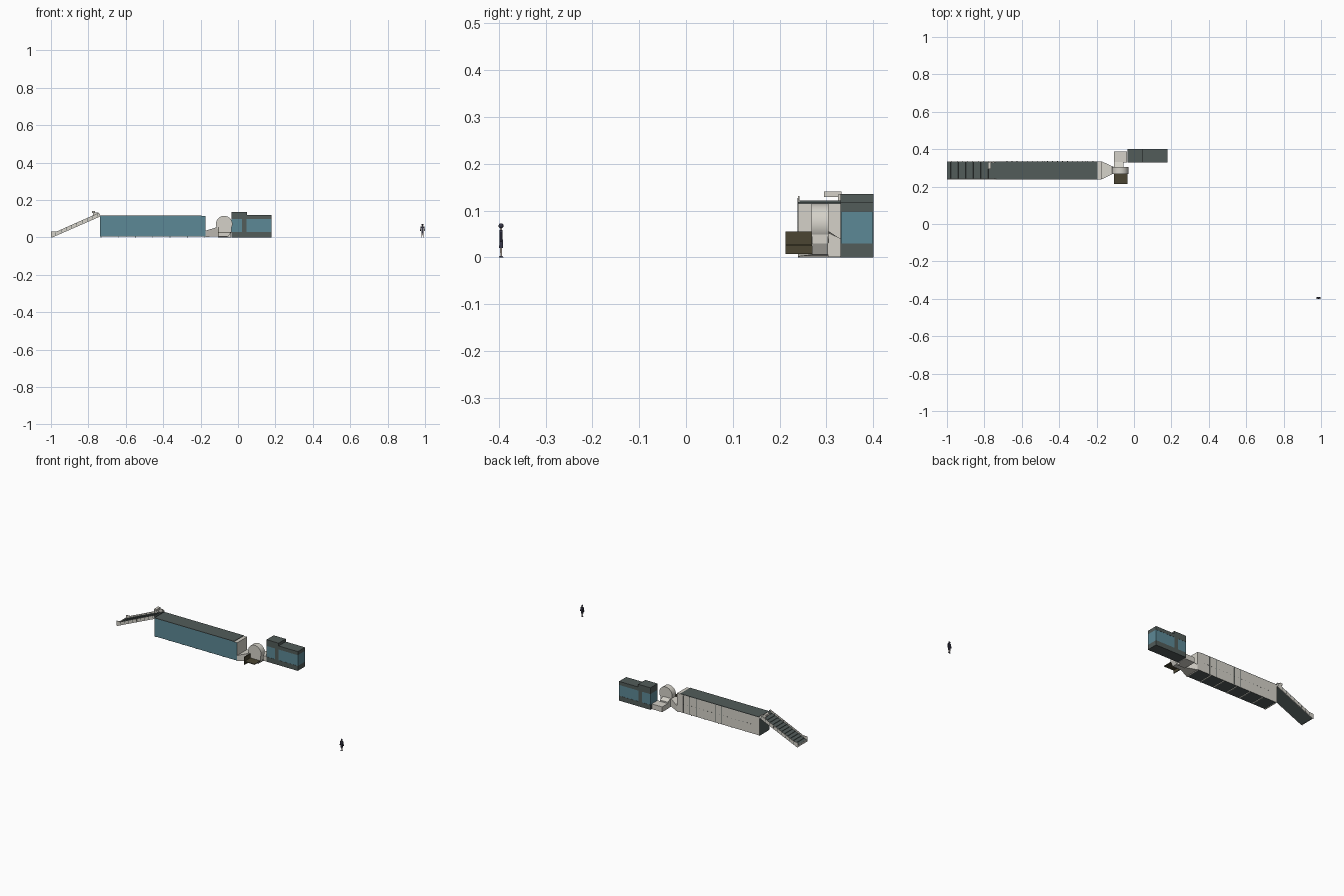
import bpy, bmesh, math
from mathutils import Vector

if "Cube" in bpy.data.objects:
    bpy.data.objects.remove(bpy.data.objects["Cube"])


def material(name, rgb):
    m = bpy.data.materials.new(name)
    m.diffuse_color = (*rgb, 1)
    m.use_nodes = True
    m.node_tree.nodes["Principled BSDF"].inputs["Base Color"].default_value = m.diffuse_color
    return m


BLUE = material("blue panel", (0.108, 0.25, 0.305))
DARK = material("dark grey", (0.085, 0.107, 0.102))
LIGHT = material("light grey", (0.66, 0.64, 0.58))
BROWN = material("dark brown", (0.07, 0.06, 0.032))
NAVY = material("dark navy", (0.035, 0.035, 0.06))
SKIN = material("pale skin", (0.45, 0.38, 0.34))


def finish(name, bm, *mats):
    bmesh.ops.recalc_face_normals(bm, faces=bm.faces)
    me = bpy.data.meshes.new(name)
    bm.to_mesh(me)
    bm.free()
    for m in mats:
        me.materials.append(m)
    ob = bpy.data.objects.new(name, me)
    bpy.context.collection.objects.link(ob)
    return ob


def loft(name, a, b, mat):
    """Solid between two loops with the same number of points."""
    bm = bmesh.new()
    va = [bm.verts.new(p) for p in a]
    vb = [bm.verts.new(p) for p in b]
    n = len(va)
    bm.faces.new(va)
    bm.faces.new(vb[::-1])
    for i in range(n):
        bm.faces.new((va[i], vb[i], vb[(i + 1) % n], va[(i + 1) % n]))
    return finish(name, bm, mat)


def box(name, x0, x1, y0, y1, z0, z1, mat):
    q = [(x0, y0), (x1, y0), (x1, y1), (x0, y1)]
    return loft(name, [(x, y, z0) for x, y in q], [(x, y, z1) for x, y in q], mat)


def side_prism(name, profile, y0, y1, mat):
    return loft(name, [(x, y0, z) for x, z in profile], [(x, y1, z) for x, z in profile], mat)


def rect_x(x, y0, y1, z0, z1):
    return [(x, y0, z0), (x, y1, z0), (x, y1, z1), (x, y0, z1)]


def rect_y(y, x0, x1, z0, z1):
    return [(x0, y, z0), (x1, y, z0), (x1, y, z1), (x0, y, z1)]


def smooth(ob):
    bpy.ops.object.select_all(action='DESELECT')
    ob.select_set(True)
    bpy.context.view_layer.objects.active = ob
    bpy.ops.object.shade_smooth_by_angle(angle=math.radians(35))


# Long housing: blue front, dark left end and underside, light back and right end
X0, X1, Y0, Y1 = -0.738, -0.173, 0.239, 0.335
housing = box("housing", X0, X1, Y0, Y1, 0.004, 0.115, LIGHT)
for m in (BLUE, DARK):
    housing.data.materials.append(m)
for f in housing.data.polygons:
    if f.normal.y < -0.5:
        f.material_index = 1
    elif f.normal.x < -0.5 or f.normal.z < -0.5:
        f.material_index = 2
box("housing_roof", X0, -0.195, Y0, Y1, 0.115, 0.118, DARK)
for i in range(7):
    x = X0 + 0.003 + i * 0.0925
    box("floor_beam", x, x + 0.004, Y0 + 0.002, Y1 - 0.002, 0, 0.004, LIGHT)

# Back door seams and the row of small latches
for x in (-0.215, -0.26, -0.305, -0.435, -0.48):
    box("door_seam", x - 0.001, x + 0.001, Y1, Y1 + 0.0008, 0.006, 0.113, DARK)
for i in range(18):
    x = -0.22 - i * 0.027
    box("latch", x - 0.002, x + 0.002, Y1, Y1 + 0.001, 0.058, 0.061, DARK)

# Inclined feed conveyor: side rails, belt, cleats, lower guard and motor
rail = [(-1, 0), (-0.992, 0), (-0.738, 0.111), (-0.738, 0.125), (-0.745, 0.131), (-1, 0.018)]
guard = [(-1, 0.018), (-0.967, 0.0326), (-0.945, 0.0424), (-0.945, 0.037), (-1, 0.031)]
guard = [(-1, 0.018), (-0.97, 0.0313), (-1, 0.03)]
for y in (Y0, Y1 - 0.003):
    side_prism("conveyor_rail", rail, y, y + 0.003, LIGHT)
    side_prism("conveyor_guard", guard, y, y + 0.003, LIGHT)
    for i in range(9):
        x = -0.975 + i * 0.028
        z = (x + 1) * 0.443
        side_prism("rail_post", [(x, z + 0.002), (x + 0.003, z + 0.003),
                                 (x + 0.003, z + 0.017), (x, z + 0.016)],
                   y - 0.0006, y + 0.0036, DARK)
side_prism("conveyor_belt", [(-0.998, 0.001), (-0.99, 0.001), (-0.738, 0.111),
                             (-0.738, 0.122), (-0.998, 0.009)], Y0 + 0.003, Y1 - 0.003, DARK)
for i in range(12):
    x = -0.98 + i * 0.02
    z = 0.009 + (x + 0.998) * 0.4346
    side_prism("belt_cleat", [(x, z - 0.001), (x + 0.0015, z), (x, z + 0.003)],
               Y0 + 0.004, Y1 - 0.004, DARK)
box("conveyor_end_plate", -1, -0.997, Y0, Y1, 0.002, 0.014, LIGHT)
box("conveyor_motor", -0.78, -0.764, 0.295, 0.332, 0.129, 0.141, LIGHT)
box("motor_bracket", -0.775, -0.745, 0.325, 0.332, 0.112, 0.134, LIGHT)

# Tapered hood from the housing to the fan
loft("outlet_hood", rect_x(X1, Y0, Y1, 0.002, 0.036),
     rect_x(-0.108, 0.27, 0.305, 0.006, 0.056), LIGHT)

# Fan drum with its lower casing
cx, cz, r = -0.074, 0.071, 0.044
drum = side_prism("fan_drum", [(cx + r * math.cos(t * math.tau / 40), cz + r * math.sin(t * math.tau / 40))
                               for t in range(40)], 0.268, 0.304, LIGHT)
smooth(drum)
side_prism("fan_casing", [(-0.108, 0.006), (-0.05, 0.006), (-0.036, 0.03),
                          (-0.036, 0.06), (-0.108, 0.055)], 0.269, 0.303, LIGHT)

# Duct leading from the fan to the cabin
loft("duct_neck", rect_y(0.303, -0.108, -0.055, 0.001, 0.053),
     rect_y(0.332, -0.108, -0.055, 0.001, 0.04), LIGHT)
box("duct", -0.108, -0.037, 0.33, 0.387, 0, 0.032, LIGHT)

# Fan drive bracket: upright plate with a shelf
box("bracket_upright", -0.108, -0.103, 0.213, 0.269, 0.007, 0.055, BROWN)
box("bracket_shelf", -0.103, -0.035, 0.213, 0.269, 0.025, 0.029, BROWN)

# Cabin: dark base and top, blue band, dark column between the two sections
CY0, CY1 = 0.33, 0.4
box("cabin_base", -0.036, 0.178, CY0, CY1, 0, 0.03, DARK)
box("cabin_band", -0.036, 0.178, CY0 + 0.001, CY1 - 0.001, 0.03, 0.097, BLUE)
box("cabin_column", 0.021, 0.046, CY0, CY1, 0.03, 0.097, DARK)
box("cabin_tall_top", -0.036, 0.047, CY0, CY1, 0.097, 0.136, DARK)
box("cabin_low_top", 0.047, 0.178, CY0, CY1, 0.097, 0.119, DARK)

# Standing person
PX, PY = 0.9865, -0.395


def block(name, x, wx0, wy0, z0, wx1, wy1, z1, mat, x_top=None):
    xt = x if x_top is None else x_top
    ring = [(-1, -1), (1, -1), (1, 1), (-1, 1)]
    return loft(name, [(PX + x + a * wx0, PY + b * wy0, z0) for a, b in ring],
                [(PX + xt + a * wx1, PY + b * wy1, z1) for a, b in ring], mat)


block("coat", 0, 0.0065, 0.004, 0.02, 0.005, 0.0035, 0.043, NAVY)
block("torso", 0, 0.005, 0.0035, 0.043, 0.0075, 0.0035, 0.059, NAVY)
block("neck", 0, 0.002, 0.002, 0.059, 0.002, 0.002, 0.063, SKIN)
bm = bmesh.new()
bmesh.ops.create_uvsphere(bm, u_segments=10, v_segments=7, radius=0.0055)
bmesh.ops.translate(bm, verts=bm.verts, vec=Vector((PX, PY, 0.0675)))
smooth(finish("head", bm, NAVY))
for s in (-1, 1):
    block("arm", s * 0.0115, 0.0018, 0.002, 0.033, 0.002, 0.0022, 0.058, NAVY, s * 0.0075)
    block("leg", s * 0.003, 0.0014, 0.0016, 0.003, 0.002, 0.002, 0.021, SKIN)
    block("shoe", s * 0.0035, 0.002, 0.005, 0, 0.0016, 0.003, 0.003, NAVY)
